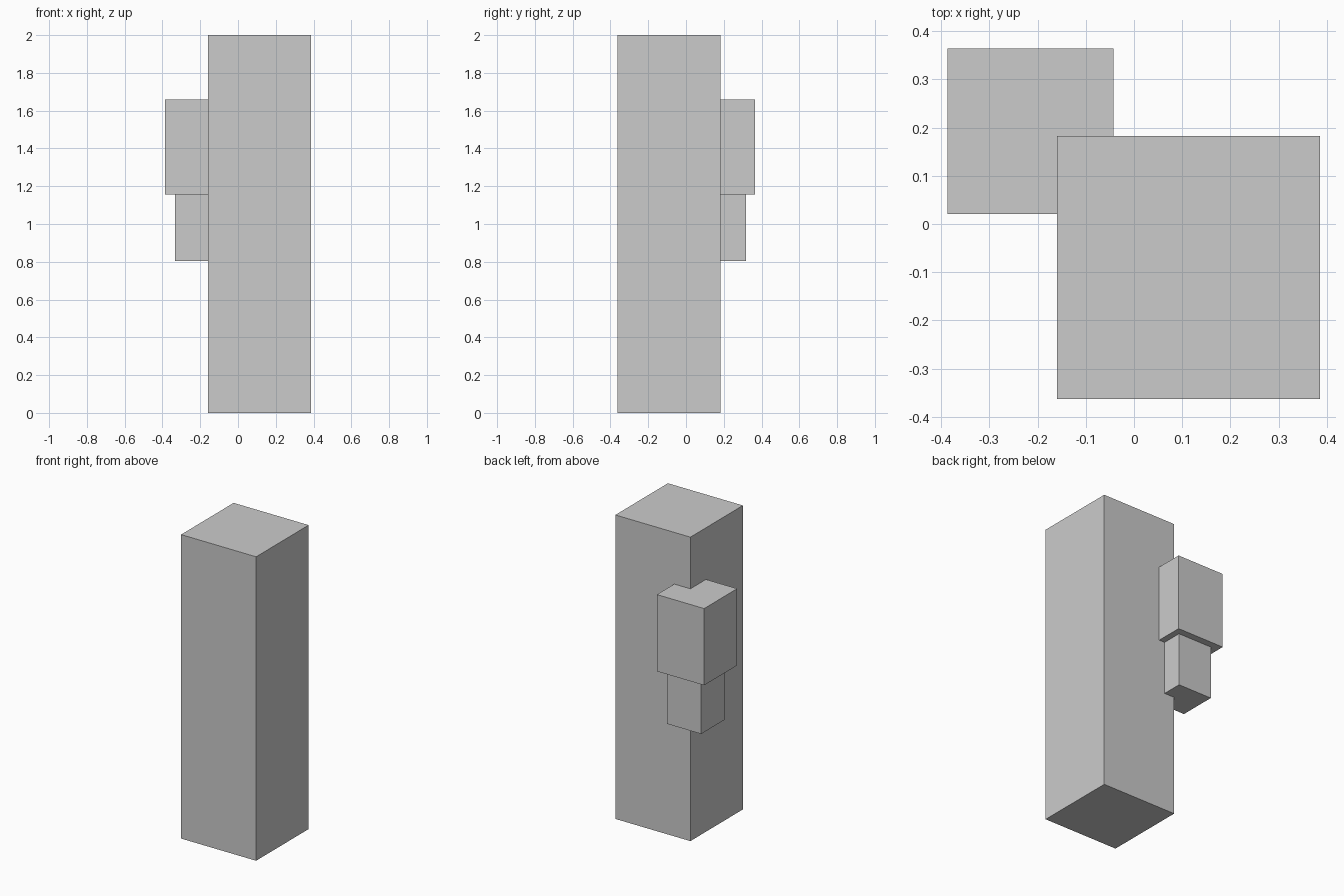
import bpy

if "Cube" in bpy.data.objects:
    bpy.data.objects.remove(bpy.data.objects["Cube"])


def box(name, lo, hi):
    """Axis-aligned box between two opposite corners."""
    centre = [(a + b) / 2 for a, b in zip(lo, hi)]
    bpy.ops.mesh.primitive_cube_add(size=1, location=centre)
    ob = bpy.context.object
    ob.name = name
    ob.scale = [b - a for a, b in zip(lo, hi)]
    bpy.ops.object.transform_apply(location=False, rotation=False, scale=True)
    return ob


# Tall square column
box("column", (-0.160, -0.363, 0.0), (0.386, 0.183, 2.0))

# Stepped block on the back left corner: wide head over a narrower base
box("corner_block_upper", (-0.387, 0.021, 1.155), (-0.043, 0.364, 1.66))
box("corner_block_lower", (-0.333, 0.068, 0.803), (-0.085, 0.318, 1.155))
